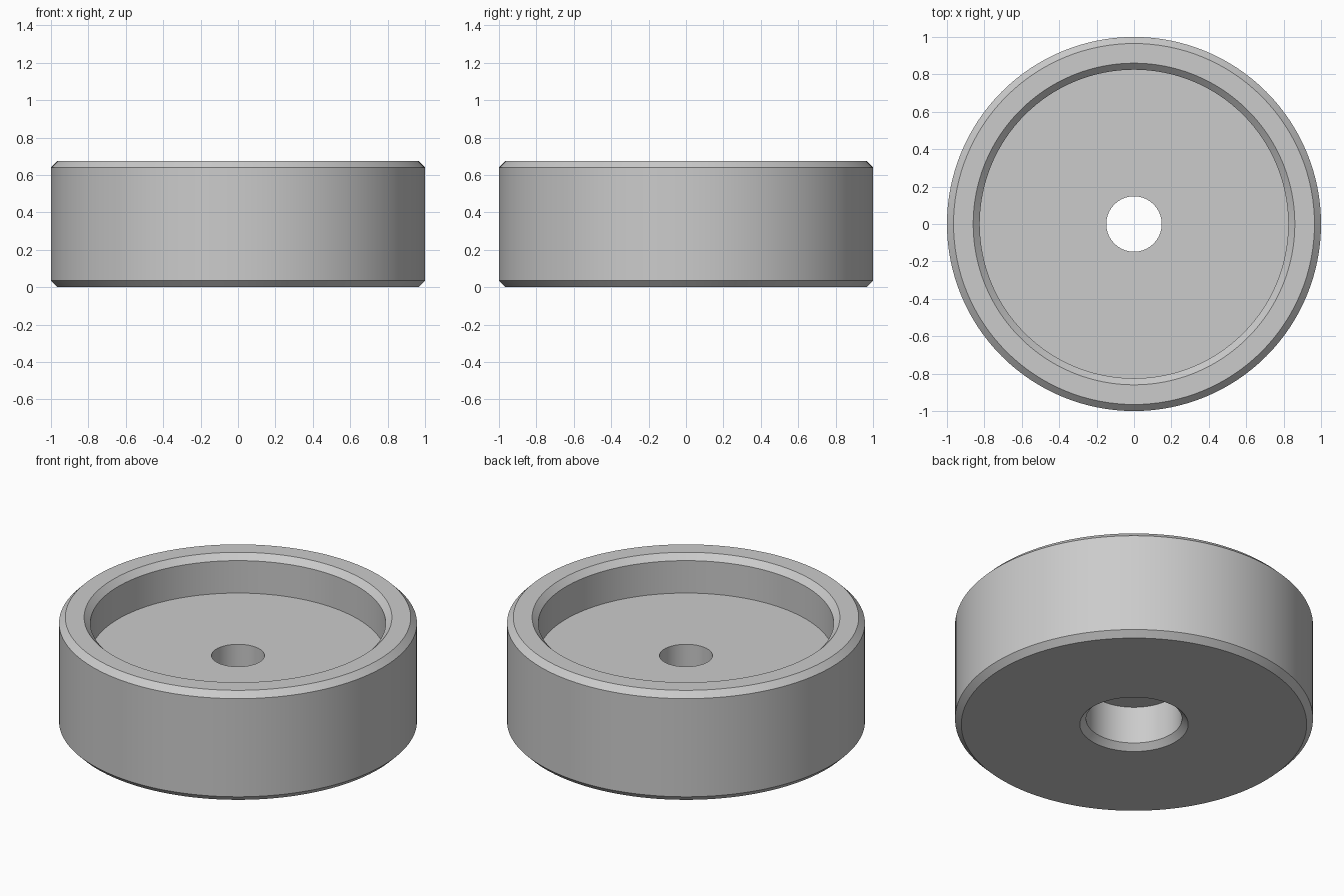
import bpy
import bmesh
from math import radians, tau
from mathutils import Vector

cube = bpy.data.objects.get("Cube")
if cube:
    bpy.data.objects.remove(cube, do_unlink=True)

# Plain grey metal
grey = bpy.data.materials.new("plain grey")
grey.use_nodes = True
colour = (0.6, 0.6, 0.6, 1)
grey.diffuse_color = colour
grey.node_tree.nodes["Principled BSDF"].inputs["Base Color"].default_value = colour

# Main sizes
height, chamfer = 0.675, 0.035
outer, recess, bore, counterbore = 1.0, 0.825, 0.148, 0.268
recess_floor, counterbore_top = 0.44, 0.265


def lathe(name, profile, steps=128):
    """Revolve a closed (radius, z) profile around the z axis."""
    bm = bmesh.new()
    verts = [bm.verts.new((r, 0, z)) for r, z in profile]
    edges = [bm.edges.new((a, b)) for a, b in zip(verts, verts[1:] + verts[:1])]
    bmesh.ops.spin(bm, geom=verts + edges, cent=Vector(), axis=(0, 0, 1),
                   angle=tau, steps=steps, use_merge=True)
    bmesh.ops.remove_doubles(bm, verts=bm.verts, dist=1e-5)
    bmesh.ops.recalc_face_normals(bm, faces=bm.faces)
    mesh = bpy.data.meshes.new(name)
    bm.to_mesh(mesh)
    bm.free()
    obj = bpy.data.objects.new(name, mesh)
    bpy.context.collection.objects.link(obj)
    mesh.materials.append(grey)
    bpy.ops.object.select_all(action="DESELECT")
    obj.select_set(True)
    bpy.context.view_layer.objects.active = obj
    bpy.ops.object.shade_smooth_by_angle(angle=radians(30))
    return obj


# Round cup foot: chamfered rim, top recess, through hole, bottom counterbore
lathe("round_foot", [
    (counterbore + chamfer, 0),
    (outer - chamfer, 0),
    (outer, chamfer),
    (outer, height - chamfer),
    (outer - chamfer, height),
    (recess + chamfer, height),
    (recess, height - chamfer),
    (recess, recess_floor),
    (bore, recess_floor),
    (bore, counterbore_top),
    (counterbore, counterbore_top),
    (counterbore, chamfer),
])
